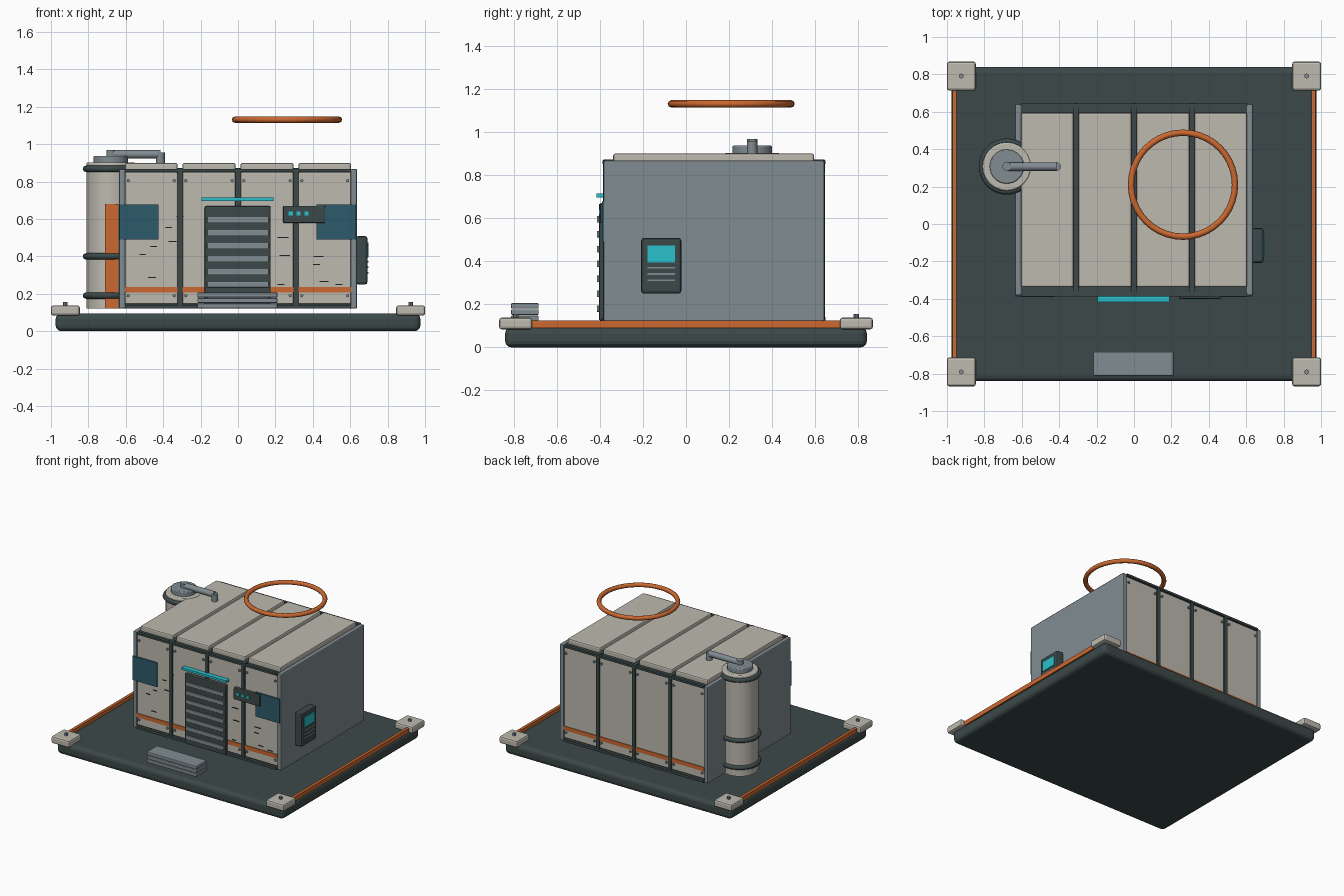
import bpy
import math
import random
from mathutils import Vector

cube = bpy.data.objects.get("Cube")
if cube:
    bpy.data.objects.remove(cube, do_unlink=True)


def material(name, rgb):
    m = bpy.data.materials.new(name)
    m.use_nodes = True
    m.diffuse_color = (*rgb, 1)
    m.node_tree.nodes["Principled BSDF"].inputs["Base Color"].default_value = (*rgb, 1)
    return m


BEIGE = material("warm beige", (0.51, 0.49, 0.43))
DARK = material("dark slate", (0.045, 0.066, 0.066))
GREY = material("steel grey", (0.22, 0.265, 0.285))
ORANGE = material("burnt orange", (0.60, 0.14, 0.03))
CYAN = material("bright cyan", (0.023, 0.53, 0.60))
GLASS = material("deep teal", (0.025, 0.10, 0.145))
BLACK = material("scuff black", (0.012, 0.015, 0.016))


def finish(name, mat, bevel=0, segments=2):
    ob = bpy.context.object
    ob.name = name
    ob.data.materials.clear()
    ob.data.materials.append(mat)
    if bevel:
        mod = ob.modifiers.new("edge", "BEVEL")
        mod.width, mod.segments = bevel, segments
        mod.limit_method = "ANGLE"
    return ob


def box(name, x, y, z, mat, bevel=0, segments=2):
    """Box from (min, max) pairs."""
    bpy.ops.mesh.primitive_cube_add(size=1, location=[sum(p) / 2 for p in (x, y, z)])
    ob = bpy.context.object
    size = [p[1] - p[0] for p in (x, y, z)]
    for v in ob.data.vertices:
        v.co = [c * s for c, s in zip(v.co, size)]
    return finish(name, mat, bevel, segments)


def rod(name, a, b, radius, mat, sides=24, bevel=0):
    """Cylinder between two points."""
    a, b = Vector(a), Vector(b)
    bpy.ops.mesh.primitive_cylinder_add(vertices=sides, radius=radius,
                                        depth=(b - a).length, location=(a + b) / 2)
    ob = bpy.context.object
    ob.rotation_euler = (b - a).to_track_quat("Z", "Y").to_euler()
    bpy.ops.object.shade_smooth_by_angle(angle=math.radians(35))
    return finish(name, mat, bevel)


def ring(name, centre, major, minor, mat, sides=8):
    bpy.ops.mesh.primitive_torus_add(major_radius=major, minor_radius=minor, location=centre,
                                     major_segments=40, minor_segments=sides)
    bpy.ops.object.shade_smooth_by_angle(angle=math.radians(50))
    return finish(name, mat)


# Base platform, corner pads and side rails
box("base_platform", (-0.975, 0.975), (-0.84, 0.84), (0, 0.095), DARK, 0.03, 3)
for sx in (-1, 1):
    side = "left" if sx > 0 else "right"
    box(f"{side}_base_rail", (sx * 0.96 - 0.011, sx * 0.96 + 0.011), (-0.73, 0.73),
        (0.09, 0.124), ORANGE)
    for sy, end in ((-1, "front"), (1, "back")):
        cx, cy = sx * 0.923, sy * 0.791
        box(f"{end}_{side}_pad", (cx - 0.077, cx + 0.077), (cy - 0.077, cy + 0.077),
            (0.084, 0.138), BEIGE, 0.012)
        rod(f"{end}_{side}_pad_bolt", (cx, cy, 0.135), (cx, cy, 0.155), 0.013, GREY, 10)

# Shelter core and end walls
box("shelter_core", (-0.61, 0.61), (-0.365, 0.625), (0.12, 0.862), DARK)
for sx in (-1, 1):
    side = "left" if sx > 0 else "right"
    box(f"{side}_end_wall", sorted((sx * 0.603, sx * 0.637)), (-0.382, 0.642),
        (0.12, 0.868), GREY, 0.008)

# Wall and roof panels, seam ribs, rivets and stripes
BAY = 0.31
for i in range(4):
    x0 = (i - 2) * BAY
    lo, hi = max(x0 + 0.013, -0.604), min(x0 + BAY - 0.013, 0.604)
    box(f"roof_panel_{i}", (lo, hi), (-0.338, 0.595), (0.85, 0.9), BEIGE, 0.01)
    box(f"front_panel_{i}", (lo, hi), (-0.376, -0.35), (0.145, 0.85), BEIGE, 0.006)
    box(f"back_panel_{i}", (lo, hi), (0.61, 0.636), (0.145, 0.85), BEIGE, 0.006)
    for rx in (lo + 0.018, hi - 0.018):
        for rz in (0.19, 0.805):
            rod("front_rivet", (rx, -0.37, rz), (rx, -0.386, rz), 0.009, GREY, 8)
            rod("back_rivet", (rx, 0.63, rz), (rx, 0.646, rz), 0.009, GREY, 8)
for i in (-1, 0, 1):
    rib = (i * BAY - 0.014, i * BAY + 0.014)
    box("front_seam_rib", rib, (-0.386, -0.36), (0.12, 0.872), DARK, 0.004)
    box("back_seam_rib", rib, (0.62, 0.646), (0.12, 0.872), DARK, 0.004)
    box("roof_seam_rib", rib, (-0.38, 0.64), (0.85, 0.872), DARK)
for name, y in (("front", (-0.381, -0.374)), ("back", (0.634, 0.641))):
    box(f"{name}_stripe", (-0.604, 0.604), y, (0.206, 0.237), ORANGE)
    outer = -0.376 if name == "front" else 0.636
    for z in ((0.12, 0.14), (0.852, 0.868)):
        box(f"{name}_frame_strip", (-0.604, 0.604), (outer - 0.012, outer + 0.012), z, DARK)

# Shutter door with slats and light bar
box("door", (-0.178, 0.175), (-0.405, -0.37), (0.125, 0.668), DARK, 0.008)
for i in range(7):
    z = 0.18 + i * 0.0692
    box(f"door_slat_{i}", (-0.165, 0.165), (-0.414, -0.4), (z - 0.015, z + 0.015), GREY, 0.003)
box("door_light", (-0.195, 0.19), (-0.416, -0.38), (0.697, 0.714), CYAN)

# Entry steps
for i in range(3):
    z = 0.122 + i * 0.029
    box(f"step_{i}", (-0.217, 0.211), (-0.812, -0.684), (z, z + 0.026), GREY, 0.005)

# Corner windows
box("right_window", (-0.634, -0.425), (-0.389, -0.38), (0.49, 0.678), GLASS)
box("left_window", (0.421, 0.63), (-0.389, -0.38), (0.49, 0.678), GLASS)

# Status panel beside the door
box("status_panel", (0.24, 0.466), (-0.4, -0.37), (0.578, 0.67), DARK, 0.007)
for x in (0.282, 0.324, 0.367):
    box("status_light", (x - 0.011, x + 0.011), (-0.405, -0.398), (0.618, 0.64), CYAN)

# Scuff marks on the front panels
random.seed(4)
for x, z in ((-0.31, 0.613), (-0.37, 0.554), (-0.35, 0.48), (-0.45, 0.453), (-0.51, 0.41),
             (-0.46, 0.287), (0.24, 0.5), (0.25, 0.404), (0.43, 0.4), (0.42, 0.356),
             (0.46, 0.265), (0.54, 0.25), (0.23, 0.25)):
    w = random.uniform(0.015, 0.03)
    box("scuff_mark", (x - w, x + w), (-0.379, -0.374), (z - 0.003, z + 0.003), BLACK)

# Control box on the left wall
box("control_box", (0.63, 0.692), (-0.208, -0.022), (0.25, 0.508), DARK, 0.012)
box("control_screen", (0.69, 0.698), (-0.178, -0.052), (0.395, 0.473), CYAN)
for z in (0.312, 0.341, 0.37):
    box("control_vent", (0.69, 0.697), (-0.178, -0.052), (z - 0.004, z + 0.004), GREY)

# Tank with clamps, cap and marker strip
TX, TY = -0.68, 0.307
rod("tank_body", (TX, TY, 0.12), (TX, TY, 0.888), 0.129, BEIGE, 24)
rod("tank_lid", (TX, TY, 0.87), (TX, TY, 0.903), 0.13, BEIGE, 24, 0.008)
for z in (0.19, 0.4, 0.868):
    ring("tank_clamp", (TX, TY, z), 0.133, 0.017, DARK)
rod("tank_cap", (TX, TY, 0.89), (TX, TY, 0.937), 0.092, GREY, 20, 0.006)
box("tank_marker_strip", (-0.712, -0.638), (TY - 0.134, TY - 0.125), (0.12, 0.68), ORANGE)

# Vent pipe from tank to roof
rod("vent_pipe", (TX, TY, 0.946), (-0.415, TY, 0.946), 0.023, GREY, 12)
rod("vent_outlet", (-0.415, TY, 0.955), (-0.415, TY, 0.895), 0.024, GREY, 12)
rod("vent_riser", (TX, TY, 0.93), (TX, TY, 0.968), 0.024, GREY, 12)

# Floating halo above the roof
ring("halo_ring", (0.262, 0.21, 1.131), 0.278, 0.017, ORANGE)
